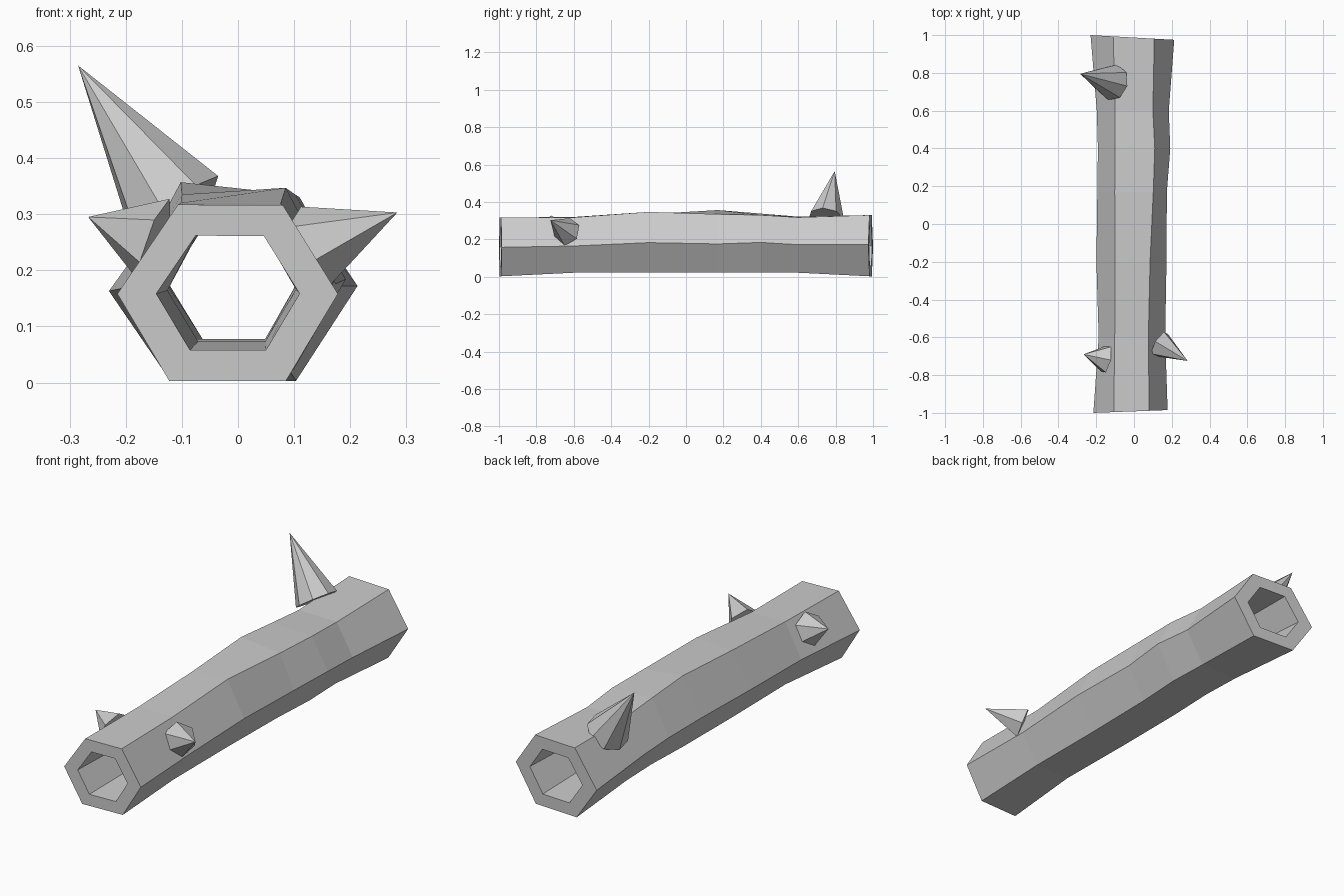
import bpy, bmesh
from mathutils import Vector

if "Cube" in bpy.data.objects:
    bpy.data.objects.remove(bpy.data.objects["Cube"])


def finish(bm, name):
    bmesh.ops.recalc_face_normals(bm, faces=bm.faces)
    me = bpy.data.meshes.new(name)
    bm.to_mesh(me)
    bm.free()
    ob = bpy.data.objects.new(name, me)
    bpy.context.collection.objects.link(ob)
    return ob


# Hexagonal cross-sections along the log:
# y, left x/z, top-left x/z, top-right x/z, right x/z, bottom half-width, bottom z
SECTIONS = [
    (-1.00, -0.215, 0.158, -0.107, 0.317, 0.080, 0.316, 0.178, 0.158, 0.104, 0.003),
    (-0.60, -0.187, 0.162, -0.102, 0.320, 0.076, 0.318, 0.165, 0.165, 0.092, 0.022),
    (-0.20, -0.199, 0.175, -0.100, 0.335, 0.085, 0.347, 0.172, 0.183, 0.094, 0.022),
    (0.17, -0.194, 0.178, -0.102, 0.357, 0.102, 0.335, 0.174, 0.176, 0.096, 0.022),
    (0.40, -0.191, 0.175, -0.100, 0.338, 0.110, 0.330, 0.192, 0.184, 0.098, 0.022),
    (0.60, -0.197, 0.170, -0.100, 0.322, 0.100, 0.318, 0.184, 0.172, 0.098, 0.022),
    (1.00, -0.230, 0.163, -0.110, 0.330, 0.107, 0.330, 0.213, 0.172, 0.112, 0.003),
]
WALL = 0.65  # bore size relative to the outside


# Hollow log: outer skin, bore and end rims
def make_log():
    bm = bmesh.new()
    rings = []
    for y, lx, lz, tlx, tlz, trx, trz, rx, rz, hw, bz in SECTIONS:
        mid = (lx + rx) / 2
        pts = [(lx, lz), (tlx, tlz), (trx, trz), (rx, rz), (mid + hw, bz), (mid - hw, bz)]
        cx, cz = sum(p[0] for p in pts) / 6, sum(p[1] for p in pts) / 6

        def ring(s):
            out = []
            for x, z in pts:
                px, pz = cx + (x - cx) * s, cz + (z - cz) * s
                # end caps lean slightly
                shift = 0.015 if y == -1 else (-0.025 if y == 1 else 0)
                t = (px - lx) / (rx - lx)
                out.append(bm.verts.new((px, y + shift * t, pz)))
            return out
        rings.append((ring(1.0), ring(WALL)))

    def bridge(a, b):
        for i in range(6):
            j = (i + 1) % 6
            bm.faces.new((a[i], a[j], b[j], b[i]))

    for (o1, i1), (o2, i2) in zip(rings, rings[1:]):
        bridge(o1, o2)
        bridge(i2, i1)
    bridge(*rings[0])
    bridge(*rings[-1])
    finish(bm, "hollow_log")


# Broken branch stub: a pointed cone set into the bark
def make_spike(name, base, tip, radius, sides):
    base, tip = Vector(base), Vector(tip)
    axis = tip - base
    bm = bmesh.new()
    bmesh.ops.create_cone(bm, cap_ends=True, segments=sides, radius1=radius,
                          radius2=0, depth=axis.length)
    bmesh.ops.remove_doubles(bm, verts=bm.verts, dist=1e-5)
    rot = axis.to_track_quat('Z', 'Y').to_matrix().to_4x4()
    bmesh.ops.transform(bm, matrix=rot, verts=bm.verts)
    bmesh.ops.translate(bm, vec=(base + tip) / 2, verts=bm.verts)
    finish(bm, name)


make_log()
make_spike("left_branch_spike", (-0.148, -0.715, 0.252), (-0.267, -0.69, 0.295), 0.08, 6)
make_spike("right_branch_spike", (0.135, -0.635, 0.240), (0.284, -0.725, 0.303), 0.078, 6)
make_spike("back_branch_spike", (-0.112, 0.75, 0.312), (-0.285, 0.795, 0.565), 0.097, 8)
